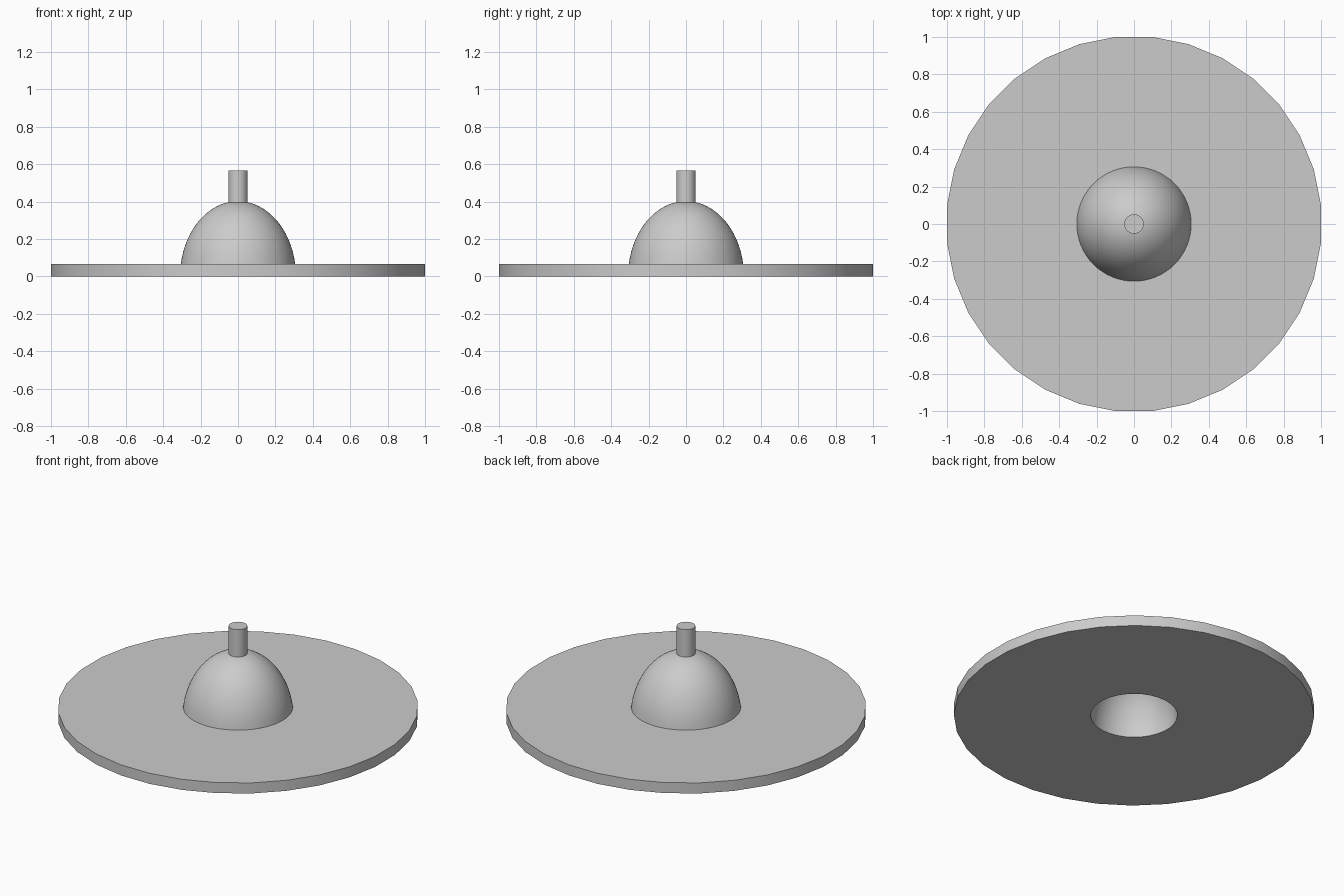
import bpy, math

cube = bpy.data.objects.get("Cube")
if cube:
    bpy.data.objects.remove(cube, do_unlink=True)

grey = bpy.data.materials.new("plain grey")
grey.use_nodes = True
grey.diffuse_color = (0.6, 0.6, 0.6, 1)
grey.node_tree.nodes["Principled BSDF"].inputs["Base Color"].default_value = (0.6, 0.6, 0.6, 1)


def arc(radius, height, low, high, steps):
    """Elliptical dome profile between two heights, centred on the ground."""
    a0, a1 = math.asin(low / height), math.asin(high / height)
    angles = [a0 + (a1 - a0) * i / steps for i in range(steps + 1)]
    return [(radius * math.cos(a), height * math.sin(a)) for a in angles]


def lathe(name, profile, sides, closed=False, turn=0.0):
    """Spin a (radius, z) profile about z; a zero radius makes a pole."""
    verts, rings, faces = [], [], []
    for r, z in profile:
        start = len(verts)
        count = 1 if r < 1e-5 else sides
        for i in range(count):
            a = math.tau * (i + turn) / sides
            verts.append((r * math.cos(a), r * math.sin(a), z))
        rings.append([start + i % count for i in range(sides)])
    pairs = list(zip(rings, rings[1:]))
    if closed:
        pairs.append((rings[-1], rings[0]))
    for low, high in pairs:
        for i in range(sides):
            j = (i + 1) % sides
            quad = [low[i], low[j], high[j], high[i]]
            faces.append(list(dict.fromkeys(quad)))
    mesh = bpy.data.meshes.new(name)
    mesh.from_pydata(verts, [], faces)
    mesh.materials.append(grey)
    obj = bpy.data.objects.new(name, mesh)
    bpy.context.collection.objects.link(obj)
    bpy.ops.object.select_all(action='DESELECT')
    obj.select_set(True)
    bpy.context.view_layer.objects.active = obj
    bpy.ops.object.shade_smooth_by_angle(angle=math.radians(35))
    return obj


THICK = 0.065    # plate thickness
HOLE = 0.242     # opening under the dome
rim = 1 / math.cos(math.pi / 32)

# Flat round plate with a central opening
lathe("plate", [(HOLE, 0), (rim, 0), (rim, THICK), (HOLE, THICK)], 32, closed=True, turn=0.5)

# Hollow dome: outer shell, then the inner shell facing down
outer = arc(0.31, 0.402, THICK, 0.402, 16)
inner = arc(HOLE, 0.335, 0.0, 0.335, 16)
lathe("dome", outer, 64)
lathe("dome_inside", inner[::-1], 64)

# Short post on top of the dome
lathe("post", [(0, 0.37), (0.052, 0.37), (0.052, 0.565), (0, 0.565)], 32)
